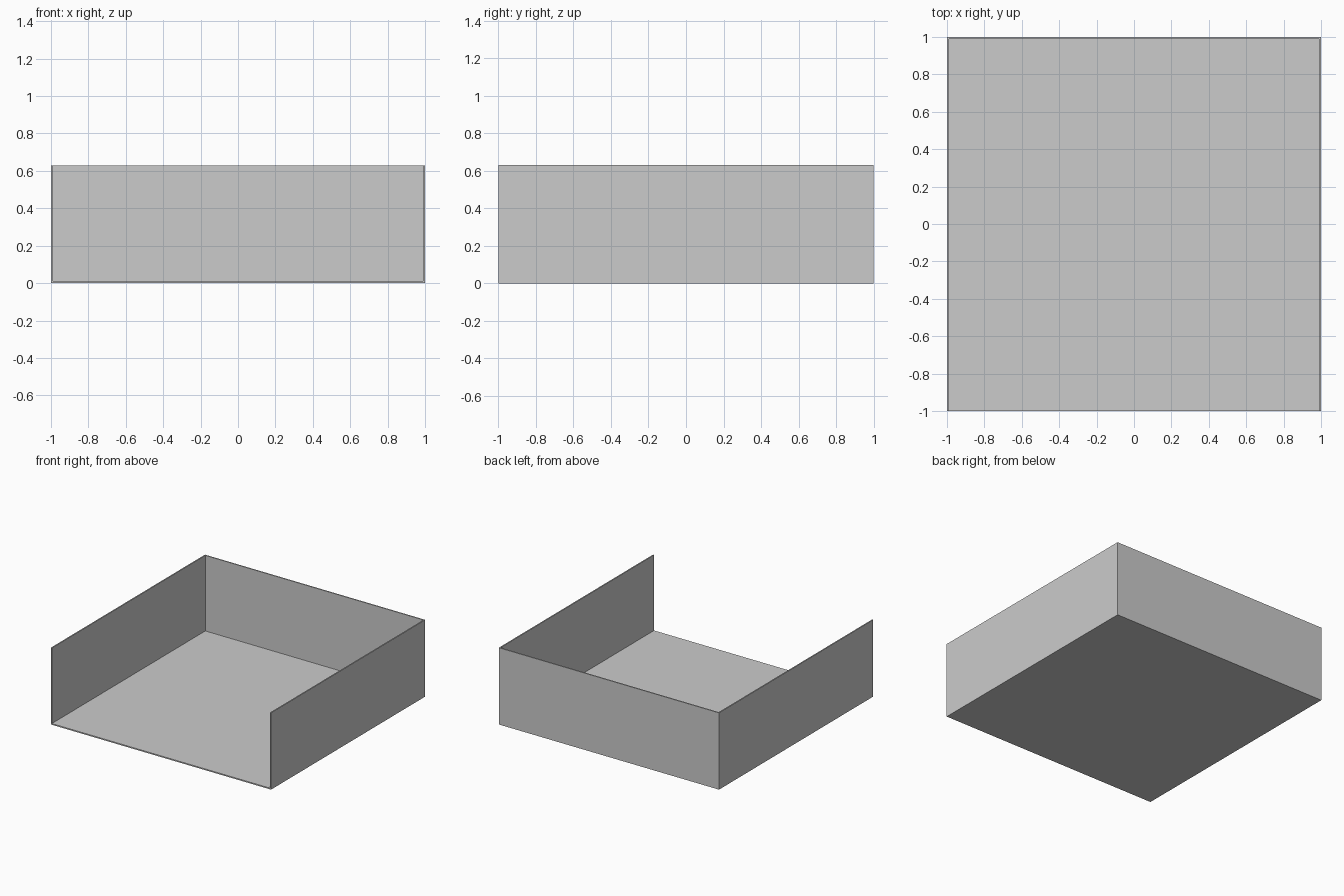
import bpy, bmesh

if "Cube" in bpy.data.objects:
    bpy.data.objects.remove(bpy.data.objects["Cube"])

H = 0.63   # wall height
T = 0.01   # panel thickness


def sheet(name, corners, inward, poke=False):
    """Thin flat panel: outer face from corners, thickened along inward."""
    bm = bmesh.new()
    face = bm.faces.new([bm.verts.new(c) for c in corners])
    if poke:
        # four triangles meeting in the middle
        bmesh.ops.poke(bm, faces=[face])
    else:
        # single crease from bottom front to top back
        bmesh.ops.connect_verts(bm, verts=[face.verts[0], face.verts[2]])
    ext = bmesh.ops.extrude_face_region(bm, geom=bm.faces[:], use_keep_orig=True)
    moved = [g for g in ext["geom"] if isinstance(g, bmesh.types.BMVert)]
    bmesh.ops.translate(bm, verts=moved, vec=[T * c for c in inward])
    bmesh.ops.recalc_face_normals(bm, faces=bm.faces[:])
    mesh = bpy.data.meshes.new(name)
    bm.to_mesh(mesh)
    bm.free()
    obj = bpy.data.objects.new(name, mesh)
    bpy.context.collection.objects.link(obj)
    return obj


# Floor
sheet("floor", [(-1, -1, 0), (1, -1, 0), (1, 1, 0), (-1, 1, 0)], (0, 0, 1), True)

# Back wall
sheet("back_wall", [(-1, 1, 0), (1, 1, 0), (1, 1, H), (-1, 1, H)], (0, -1, 0), True)

# Side walls; the front stays open
for name, s in (("left_wall", -1), ("right_wall", 1)):
    sheet(name, [(s, -1, 0), (s, 1, 0), (s, 1, H), (s, -1, H)], (-s, 0, 0))
